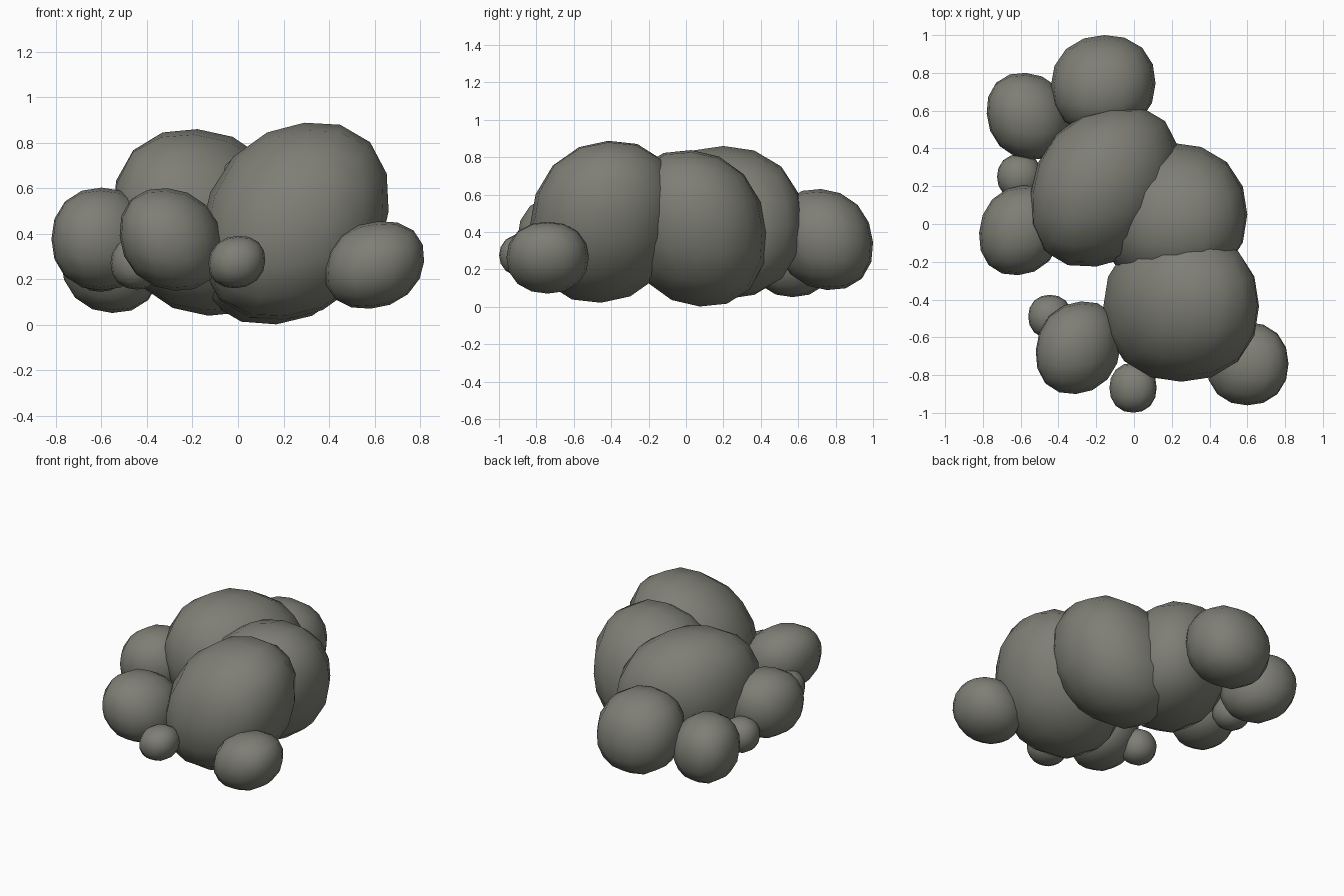
import bpy
import bmesh
from math import tan, pi
from mathutils import Vector

if "Cube" in bpy.data.objects:
    bpy.data.objects.remove(bpy.data.objects["Cube"])

POWER = 2.2  # a little fuller than a true ellipsoid

stone = bpy.data.materials.new("stone")
stone.diffuse_color = (0.21, 0.21, 0.18, 1)
stone.use_nodes = True
stone.node_tree.nodes["Principled BSDF"].inputs["Base Color"].default_value = stone.diffuse_color


def boulder(name, centre, ext, xy=0.0, xz=0.0, yz=0.0):
    """Rounded cube-sphere leaned by xy, xz, yz, then fitted to half extents."""
    bm = bmesh.new()
    bmesh.ops.create_cube(bm, size=2)
    bmesh.ops.subdivide_edges(bm, edges=bm.edges[:], cuts=3, use_grid_fill=True)
    for v in bm.verts:
        p = Vector([tan(c * pi / 4) for c in v.co])
        p /= sum(abs(c) ** POWER for c in p) ** (1 / POWER)
        x, y, z = p
        v.co = (x + xy * y + xz * z, y + xy * x + yz * z, z + xz * x + yz * y)
    # Fit to the wanted size
    for i in range(3):
        top = max(v.co[i] for v in bm.verts)
        for v in bm.verts:
            v.co[i] *= ext[i] / top
    for f in bm.faces:
        f.smooth = True
    me = bpy.data.meshes.new(name)
    bm.to_mesh(me)
    bm.free()
    me.materials.append(stone)
    ob = bpy.data.objects.new(name, me)
    ob.location = centre
    bpy.context.collection.objects.link(ob)


# Three large central boulders
boulder("large_boulder_front", (0.25, -0.435, 0.455), (0.412, 0.40, 0.433), xz=0.10, yz=0.05)
boulder("large_boulder_middle", (0.20, 0.05, 0.42), (0.40, 0.38, 0.418), xz=0.08, yz=-0.06)
boulder("large_boulder_back", (-0.155, 0.20, 0.45), (0.395, 0.425, 0.41), xy=0.11, xz=-0.06, yz=0.0)

# Medium boulders around them
boulder("boulder_back", (-0.163, 0.738, 0.36), (0.277, 0.262, 0.27), xy=0.02, yz=-0.06)
boulder("boulder_back_left", (-0.56, 0.57, 0.28), (0.22, 0.23, 0.228), xy=-0.06, xz=-0.03)
boulder("boulder_left", (-0.60, -0.033, 0.377), (0.22, 0.238, 0.226), xy=0.06)
boulder("boulder_front_left", (-0.295, -0.655, 0.375), (0.225, 0.245, 0.225), xy=0.06, xz=-0.07)
boulder("boulder_front_right", (0.60, -0.74, 0.263), (0.218, 0.22, 0.192), xz=0.08)

# Small pebbles filling the gaps
boulder("pebble_left", (-0.605, 0.25, 0.26), (0.12, 0.12, 0.115))
boulder("pebble_front_left", (-0.445, -0.49, 0.27), (0.115, 0.115, 0.115))
boulder("pebble_front", (-0.005, -0.867, 0.276), (0.125, 0.132, 0.115), xz=0.04)
